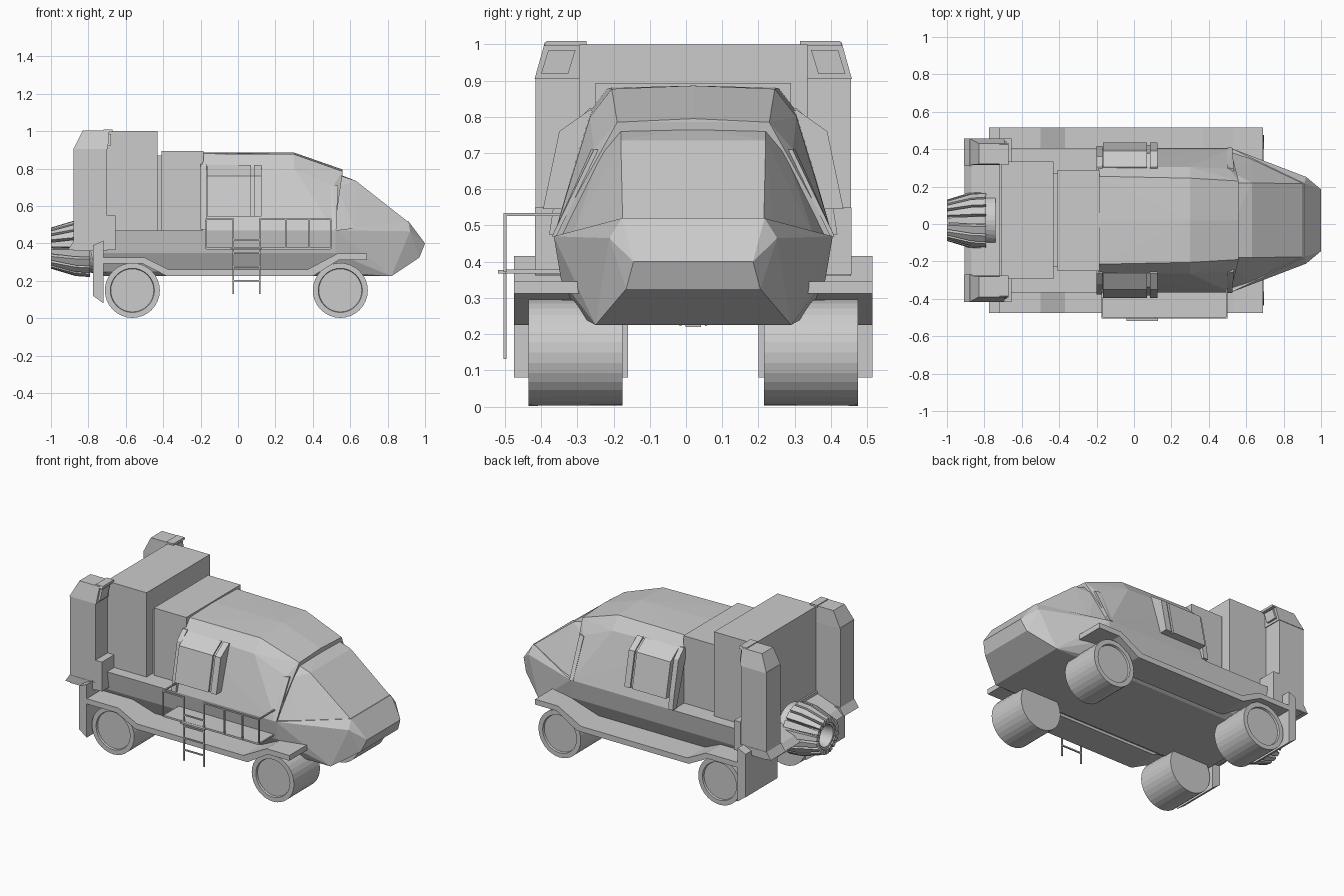
import bpy, bmesh, math
from mathutils import Vector

if "Cube" in bpy.data.objects:
    bpy.data.objects.remove(bpy.data.objects["Cube"])

CY = 0.02  # the body's mirror plane


def finish(name, bm):
    bmesh.ops.recalc_face_normals(bm, faces=bm.faces)
    me = bpy.data.meshes.new(name)
    bm.to_mesh(me)
    bm.free()
    ob = bpy.data.objects.new(name, me)
    bpy.context.collection.objects.link(ob)
    return ob


def solid(name, pts):
    """Convex faceted solid around points; y is measured from the body's mirror plane."""
    bm = bmesh.new()
    for x, y, z in pts:
        bm.verts.new((x, y + CY, z))
    bmesh.ops.remove_doubles(bm, verts=bm.verts, dist=1e-5)
    bmesh.ops.convex_hull(bm, input=bm.verts)
    bmesh.ops.delete(bm, geom=[v for v in bm.verts if not v.link_faces], context='VERTS')
    bmesh.ops.dissolve_limit(bm, angle_limit=0.01, verts=bm.verts, edges=bm.edges)
    return finish(name, bm)


def both(pts):
    return pts + [(x, -y, z) for x, y, z in pts]


def prism(name, profile, y0, y1):
    """Side profile (x, z) extruded across y."""
    bm = bmesh.new()
    f = bm.faces.new([bm.verts.new((x, y0 + CY, z)) for x, z in profile])
    r = bmesh.ops.extrude_face_region(bm, geom=[f])
    bmesh.ops.translate(bm, vec=(0, y1 - y0, 0),
                        verts=[g for g in r['geom'] if isinstance(g, bmesh.types.BMVert)])
    return finish(name, bm)


def box(name, x0, x1, y0, y1, z0, z1):
    return solid(name, [(x, y, z) for x in (x0, x1) for y in (y0, y1) for z in (z0, z1)])


def lathe(name, profile, centre, axis, n):
    """Closed (along, radius) profile spun around the x or y axis."""
    bm = bmesh.new()
    rings = []
    for i in range(n):
        a = 2 * math.pi * i / n
        c, s = math.cos(a), math.sin(a)
        rings.append([bm.verts.new(Vector(centre) + Vector((t, r * c, r * s) if axis == 'x' else (r * c, t, r * s)))
                      for t, r in profile])
    m = len(profile)
    for i in range(n):
        p, q = rings[i], rings[(i + 1) % n]
        for j in range(m):
            k = (j + 1) % m
            bm.faces.new((p[j], p[k], q[k], q[j]))
    bmesh.ops.remove_doubles(bm, verts=bm.verts, dist=1e-5)
    return finish(name, bm)


# Lower hull and nose
section = [(.27, .225), (.315, .25), (.365, .35), (.385, .47)]
solid("hull", both([(x, y, z) for x in (-.72, .52) for y, z in section]))
solid("nose", both([(.52, y, z) for y, z in section] + [
    (.82, .27, .225), (.97, .185, .325), (1.0, .165, .40), (.92, .232, .465), (.91, .197, .52)]))

# Cabin roof shell and windscreen
solid("cabin_shell", both([
    (-.19, .385, .47), (-.19, .285, .815), (-.19, .235, .88), (-.19, 0, .886),
    (.30, .375, .47), (.30, .285, .80), (.30, .225, .877), (.30, 0, .886),
    (.515, .385, .47), (.51, .275, .71), (.56, .21, .785), (.56, 0, .795)]))
solid("windscreen", both([
    (.50, .37, .465), (.53, .255, .70), (.54, .20, .765), (.54, 0, .77),
    (.63, .335, .465), (.63, .20, .735), (.91, .195, .515), (.90, .225, .465)]))
for s in (1, -1):
    solid("windscreen_pillar", [(x, s * (y + d), z) for x, y, z in
          [(.50, .378, .47), (.525, .378, .47), (.50, .27, .71), (.535, .262, .71)] for d in (0, .012)])

# Cargo blocks behind the cabin
box("front_cargo_block", -.41, -.185, -.27, .27, .46, .893)
box("cargo_link", -.44, -.40, -.25, .25, .46, .87)
box("rear_cargo_block", -.71, -.43, -.315, .315, .46, 1.0)
prism("engine_shelf", [(-.70, .46), (-.87, .40), (-.905, .365), (-.79, .365), (-.76, .24), (-.70, .24)], -.30, .30)

for s in (1, -1):
    # Bulging side windows with frames
    for name, x0, x1, d in (("side_window_bulge", -.165, .07, 0),
                            ("side_window_edge", .085, .125, 0),
                            ("side_window_core", -.15, .11, -.012)):
        solid(name, [(x, s * y, z) for x in (x0, x1) for y, z in
              [(.35, .545), (.415 + d, .545), (.37 + d, .76), (.285, .82 + d), (.25, .80)]])
    solid("side_window_frame", [(x, s * y, z) for x in (-.20, -.168) for y, z in
          [(.36, .475), (.398, .475), (.385, .56), (.34, .77), (.285, .825), (.25, .82)]])

    # Running boards with raised fenders
    prism("running_board", [
        (-.75, .325), (-.50, .325), (-.37, .26), (.37, .26), (.53, .345), (.69, .345),
        (.69, .312), (.54, .312), (.40, .225), (-.38, .225), (-.51, .292), (-.75, .292)],
        *sorted((s * .30, s * .495)))

    # Rear mud guards
    prism("mud_guard", [(-.775, .39), (-.72, .415), (-.72, .08), (-.775, .12)],
          *sorted((s * .18, s * .495)))

    # Rear towers with flared feet and chamfered heads
    box("tower_body", -.88, -.70, *sorted((s * .30, s * .435)), .36, .91)
    solid("tower_head", [(x, s * y, z) for x, y, z in [
        (-.88, .295, .905), (-.88, .438, .905), (-.695, .295, .905), (-.695, .438, .905),
        (-.83, .30, 1.005), (-.83, .41, 1.005), (-.69, .30, 1.005), (-.69, .41, 1.005)]])
    solid("tower_lamp", [(x, s * y, z) for x, y, z in [
        (-.70, .325, .985), (-.70, .40, .985), (-.70, .345, .92), (-.70, .42, .92),
        (-.678, .325, .985), (-.678, .40, .985), (-.682, .345, .92), (-.682, .42, .92)]])
    solid("tower_visor", [(x, s * y, z) for x in (-.72, -.67)
          for y, z in [(.295, .995), (.412, .995), (.295, 1.01), (.405, 1.01)]])
    prism("tower_foot", [(-.88, .41), (-.91, .365), (-.655, .365), (-.655, .55), (-.70, .55), (-.70, .41)],
          *sorted((s * .29, s * .437)))

    # Wheels with recessed rims
    for x in (-.565, .547):
        a, b = .195 * s, .455 * s
        e = .012 * s
        lathe("wheel", [(a, 0), (a, .146), (b, .147), (b, .118), (b - e, .115), (b - e, 0)],
              (x, CY, .149), 'y', 32)

# Ribbed engine nozzle
NZ = .375
lathe("nozzle", [(-.74, .14), (-.99, .092), (-.99, .068), (-.84, .05), (-.84, 0), (-.74, 0)],
      (0, CY, NZ), 'x', 32)
for i in range(18):
    a = 2 * math.pi * (i + .5) / 18
    pts = []
    for x, r0, r1, w in ((-.79, .11, .155, .021), (-.87, .10, .149, .02), (-1.0, .08, .11, .012)):
        for r in (r0, r1):
            for t in (-w, w):
                pts.append((x, r * math.cos(a) - t * math.sin(a), NZ + r * math.sin(a) + t * math.cos(a)))
    solid("nozzle_rib", pts)

# Boarding platform, railing and ladder on the front side
T = .004


def bar(name, x0, x1, y0, y1, z0, z1):
    box(name, x0 - T, x1 + T, y0 - T - CY, y1 + T - CY, z0 - T, z1 + T)


RY = -.50
bar("platform", -.165, .49, RY + .004, -.345, .371, .374)
bar("ladder_landing", -.035, .125, -.515, -.43, .371, .373)
for x0, x1 in ((-.17, -.025), (.115, .495)):
    bar("top_rail", x0, x1, RY, RY, .53, .53)
for x in (-.17, .255, .38, .495):
    bar("rail_post", x, x, RY, RY, .375, .53)
for x in (-.17, .495):
    bar("end_rail", x, x, RY, -.35, .53, .53)
for x in (-.025, .115):
    bar("ladder_side", x, x, RY, RY, .135, .53)
for z in (.20, .275, .35, .42):
    bar("ladder_rung", -.025, .115, RY, RY, z, z)
